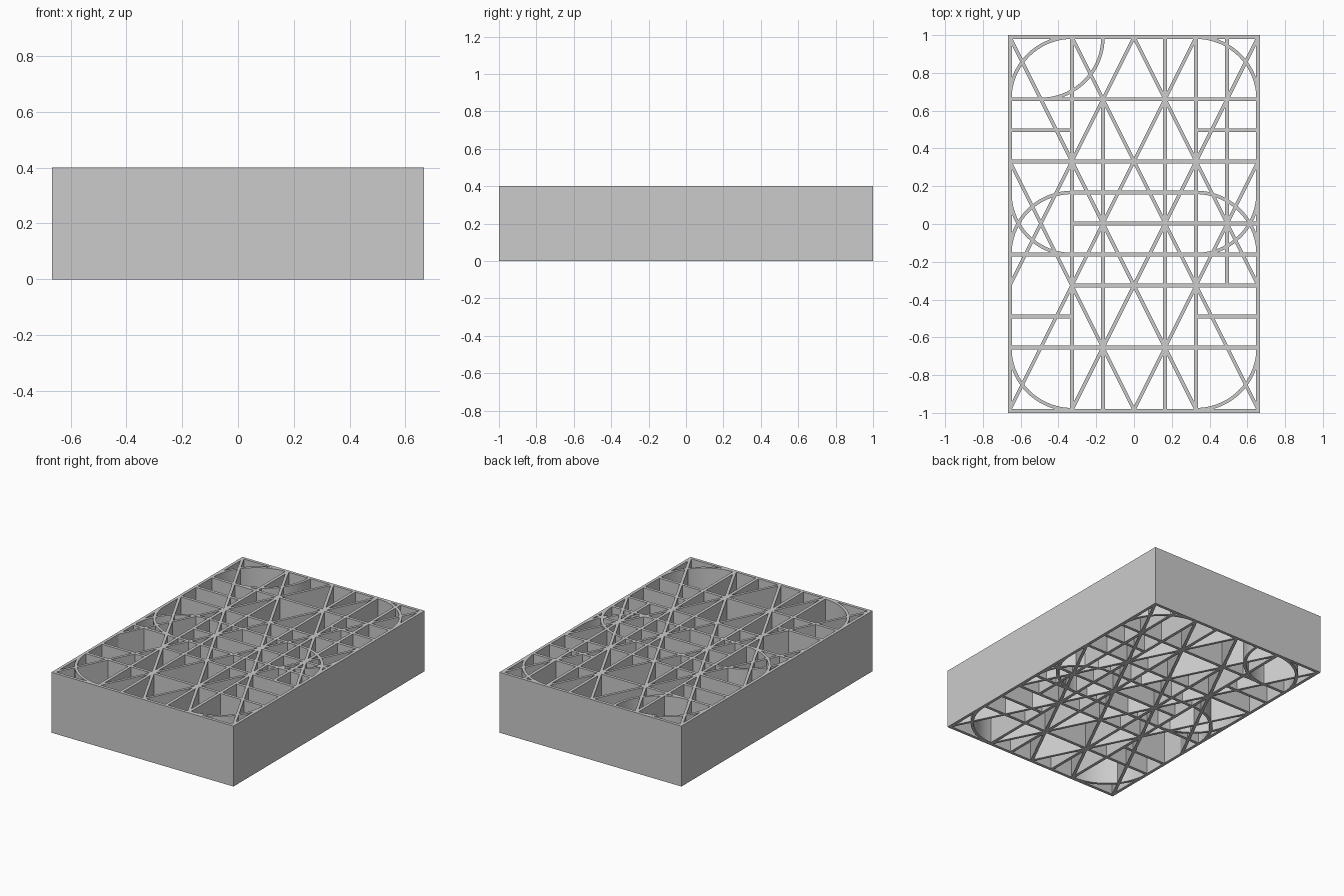
import bpy, bmesh, math
from mathutils import Vector

cube = bpy.data.objects.get("Cube")
if cube:
    bpy.data.objects.remove(cube, do_unlink=True)

STEP, HEIGHT, HALF = 0.1643, 0.4, 0.01
HALF_X, HALF_Y = 0.667, 1.0

grey = bpy.data.materials.new("plain grey")
grey.use_nodes = True
colour = (0.6, 0.6, 0.6, 1)
grey.diffuse_color = colour
grey.node_tree.nodes["Principled BSDF"].inputs["Base Color"].default_value = colour


def grid(u, v):
    """Grid position to model position, kept within the frame walls."""
    y = 0.003 + STEP * v
    return Vector((STEP * u, max(HALF - HALF_Y, min(HALF_Y - HALF, y)), 0))


def wall(bm, path, half=HALF):
    """Upright wall of even thickness that follows an open path."""
    rings = []
    for i, p in enumerate(path):
        d = (path[min(i + 1, len(path) - 1)] - path[max(i - 1, 0)]).normalized()
        side = Vector((-d.y, d.x, 0)) * half
        up = Vector((0, 0, HEIGHT))
        rings.append([bm.verts.new(c) for c in (p - side, p + side, p + side + up, p - side + up)])
    for a, b in zip(rings, rings[1:]):
        for j in range(4):
            k = (j + 1) % 4
            bm.faces.new((a[j], a[k], b[k], b[j]))
    bm.faces.new(rings[0][::-1])
    bm.faces.new(rings[-1])


def build(name, paths, half=HALF):
    bm = bmesh.new()
    for path in paths:
        wall(bm, path, half)
    bmesh.ops.recalc_face_normals(bm, faces=bm.faces)
    mesh = bpy.data.meshes.new(name)
    bm.to_mesh(mesh)
    bm.free()
    mesh.materials.append(grey)
    obj = bpy.data.objects.new(name, mesh)
    bpy.context.collection.objects.link(obj)
    return obj


def quarter(u, v, start):
    """Quarter circle two grid steps in radius."""
    angles = [math.radians(start + 90 * i / 18) for i in range(19)]
    return [grid(u + 2 * math.cos(a), v + 2 * math.sin(a)) for a in angles]


# Outer frame
x, y = HALF_X - HALF, HALF_Y - HALF
frame = [[Vector((s * x, -HALF_Y, 0)), Vector((s * x, HALF_Y, 0))] for s in (-1, 1)]
frame += [[Vector((-x, s * y, 0)), Vector((x, s * y, 0))] for s in (-1, 1)]
build("outer_frame", frame)

# Lengthwise ribs: column, start, end
columns = [(-2, -6, 6), (-1, -6, 4), (1, -6, 6), (2, -6, 6), (3, -2, 6)]
build("lengthwise_ribs", [[grid(u, a), grid(u, b)] for u, a, b in columns])

# Cross ribs: row, start, end
rows = [(4, -4, 4), (3, -4, -2), (3, 2, 4), (2, -4, 4), (1, -2, 2), (0, -2, 4),
        (-1, -4, 4), (-2, -2, 4), (-3, -4, -2), (-3, 2, 4), (-4, -4, 4)]
build("cross_ribs", [[grid(a, v), grid(b, v)] for v, a, b in rows])

# Diagonal ribs, mirrored left to right
falling = [((-4, 6), (2, -6)), ((-2, 6), (4, -6)), ((0, 6), (4, -2)), ((-4, 2), (0, -6))]
build("diagonal_ribs", [[grid(s * a[0], a[1]), grid(s * b[0], b[1])]
                        for s in (-1, 1) for a, b in falling], 0.009)

# Curved ribs: four corners, the crossing pairs at mid length, one extra at the back
arcs = [(2, 4, 0), (-2, 4, 90), (-2, -4, 180), (2, -4, 270),
        (2, -1, 0), (-2, -1, 90), (-2, 1, 180), (2, 1, 270), (-3, 6, 270)]
curved = build("curved_ribs", [quarter(*a) for a in arcs], 0.009)
bpy.ops.object.select_all(action='DESELECT')
curved.select_set(True)
bpy.context.view_layer.objects.active = curved
bpy.ops.object.shade_smooth_by_angle(angle=math.radians(30))
